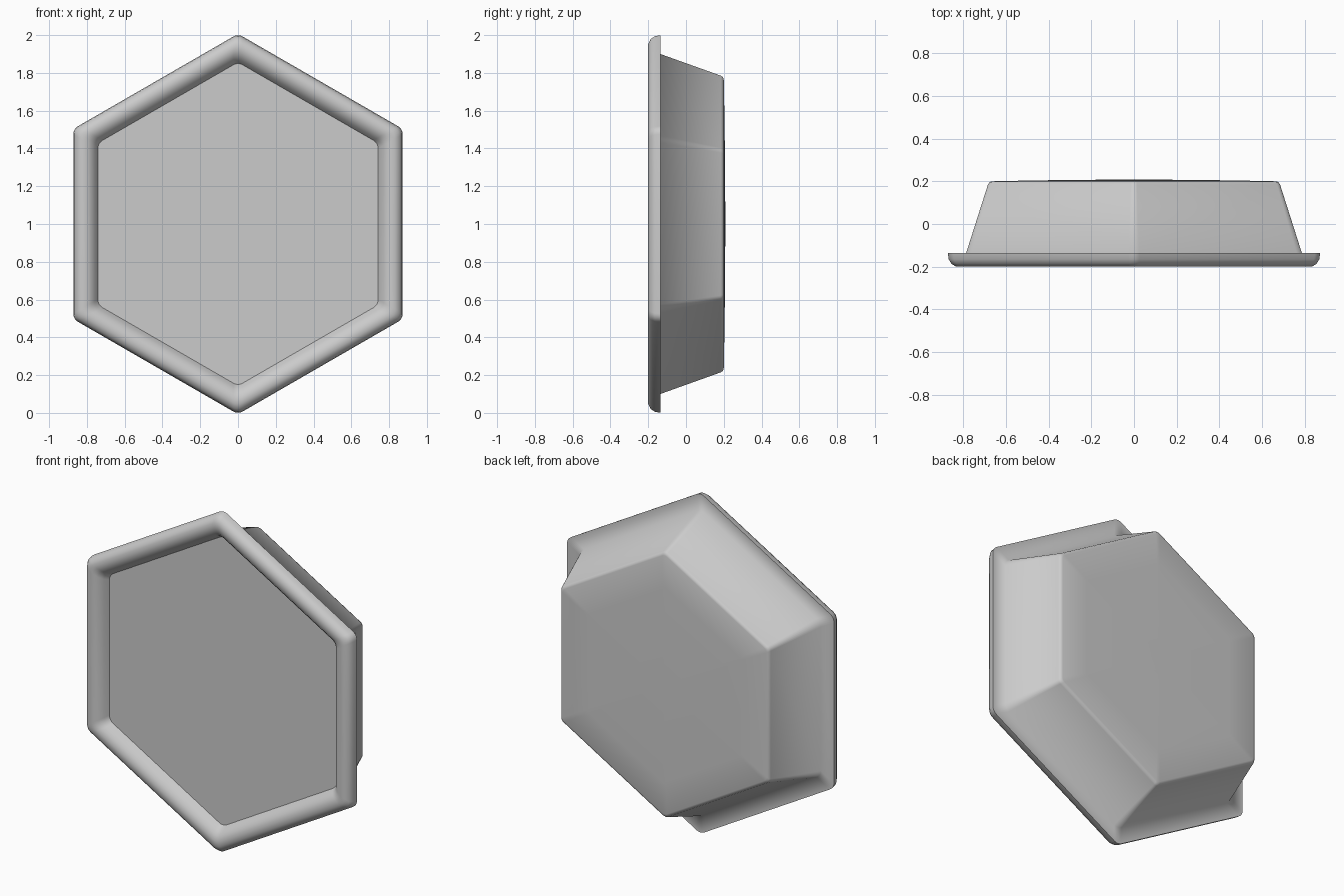
import bpy, bmesh, math

cube = bpy.data.objects.get("Cube")
if cube:
    bpy.data.objects.remove(cube, do_unlink=True)

mat = bpy.data.materials.new("plain grey")
mat.use_nodes = True
GREY = (0.6, 0.6, 0.6, 1)
mat.diffuse_color = GREY
mat.node_tree.nodes["Principled BSDF"].inputs["Base Color"].default_value = GREY

STEPS = 5  # segments per rounded corner


def hex_ring(bm, apothem, radius, y):
    """Rounded hexagon with a corner at the top, lying in a plane of constant y."""
    verts = []
    reach = (apothem - radius) / math.cos(math.pi / 6)
    for corner in range(6):
        mid = math.radians(30 + 60 * corner)
        for s in range(STEPS + 1):
            a = mid + math.radians(60 * s / STEPS - 30)
            x = reach * math.cos(mid) + radius * math.cos(a)
            z = reach * math.sin(mid) + radius * math.sin(a)
            verts.append(bm.verts.new((x, y, 1 + z)))
    return verts


def loft(name, profile, cap=False, angle=40):
    """Join hexagon rings (apothem, corner radius, y) into a surface."""
    bm = bmesh.new()
    rings = [hex_ring(bm, *p) for p in profile]
    n = len(rings[0])
    for a, b in zip(rings, rings[1:]):
        for j in range(n):
            k = (j + 1) % n
            bm.faces.new((a[j], a[k], b[k], b[j]))
    if cap:
        bm.faces.new(rings[0][::-1] if profile[0][2] > 0 else rings[0])
    mesh = bpy.data.meshes.new(name)
    bm.to_mesh(mesh)
    bm.free()
    mesh.materials.append(mat)
    obj = bpy.data.objects.new(name, mesh)
    bpy.context.collection.objects.link(obj)
    bpy.ops.object.select_all(action="DESELECT")
    obj.select_set(True)
    bpy.context.view_layer.objects.active = obj
    bpy.ops.object.shade_smooth_by_angle(angle=math.radians(angle))
    return obj


# Rounded rim around the front
loft("front_rim", [
    (0.872, 0.05, -0.135), (0.868, 0.05, -0.165), (0.855, 0.05, -0.187),
    (0.832, 0.05, -0.2), (0.805, 0.05, -0.2), (0.78, 0.05, -0.19),
    (0.758, 0.05, -0.168), (0.742, 0.05, -0.14)])

# Flat front panel
loft("front_panel", [(0.745, 0.05, -0.14)], cap=True)

# Tapered body with a slightly domed back and a flange behind the rim
dome = [(r, 0.04 * r, 0.208 - 0.018 * r * r) for r in (0.1, 0.3, 0.5)]
loft("tapered_body", dome + [
    (0.665, 0.03, 0.2), (0.677, 0.03, 0.196), (0.684, 0.03, 0.185),
    (0.786, 0.05, -0.135), (0.872, 0.05, -0.135)], cap=True, angle=80)
